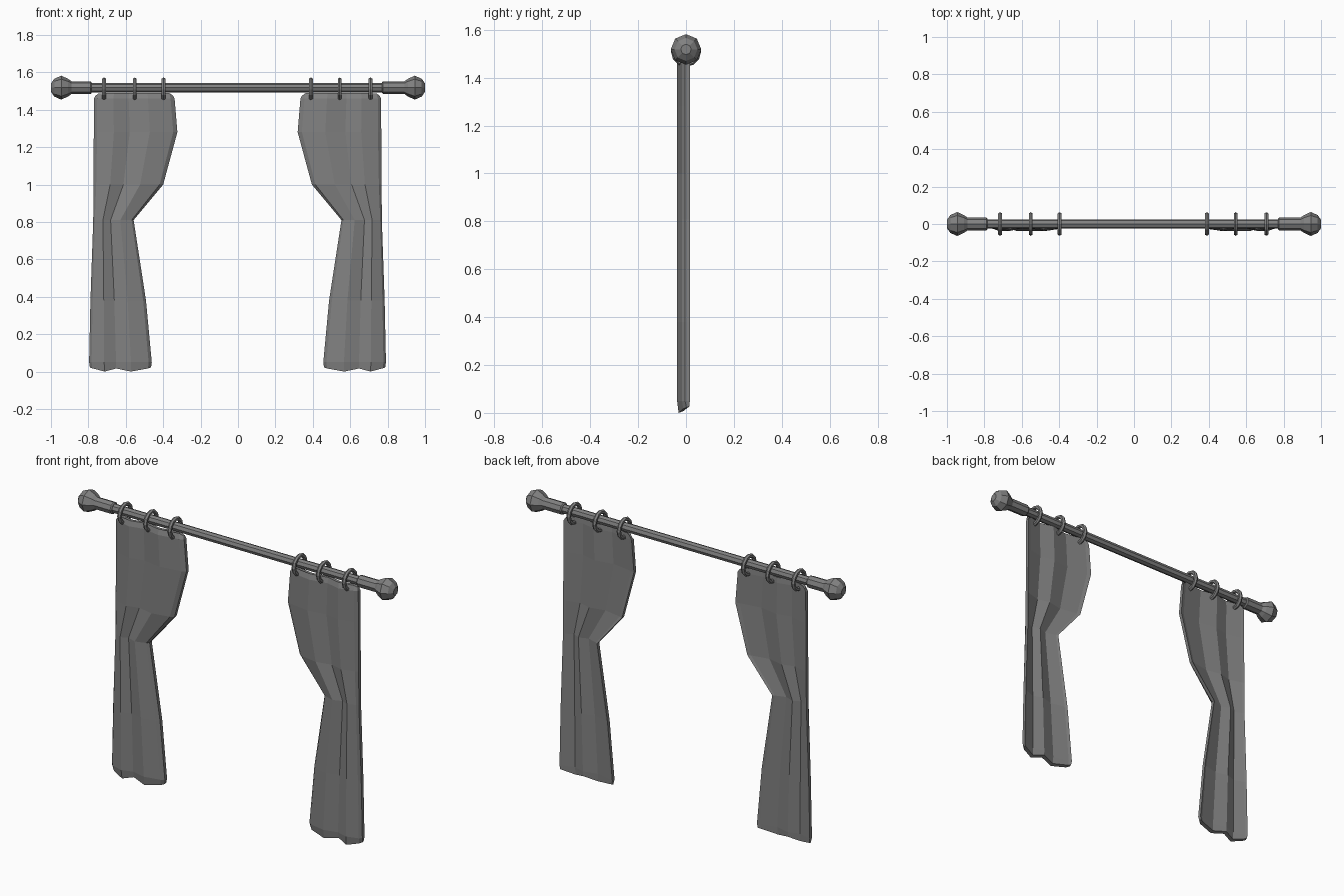
import bpy, bmesh, math
from mathutils import Vector

cube = bpy.data.objects.get("Cube")
if cube:
    bpy.data.objects.remove(cube, do_unlink=True)

# Single flat grey
grey = bpy.data.materials.new("grey")
grey.use_nodes = True
COLOUR = (0.22, 0.22, 0.22, 1)
grey.diffuse_color = COLOUR
grey.node_tree.nodes["Principled BSDF"].inputs["Base Color"].default_value = COLOUR

ROD_Z = 1.518


def loft(name, loops):
    """Skin a list of equal-length closed loops and cap both ends."""
    bm = bmesh.new()
    rings = [[bm.verts.new(p) for p in loop] for loop in loops]
    n = len(rings[0])
    for a, b in zip(rings, rings[1:]):
        for i in range(n):
            j = (i + 1) % n
            bm.faces.new((a[i], a[j], b[j], b[i]))
    bm.faces.new(rings[0])
    bm.faces.new(rings[-1])
    bmesh.ops.recalc_face_normals(bm, faces=bm.faces)
    mesh = bpy.data.meshes.new(name)
    bm.to_mesh(mesh)
    bm.free()
    mesh.materials.append(grey)
    obj = bpy.data.objects.new(name, mesh)
    bpy.context.collection.objects.link(obj)
    return obj


def turned(name, profile, sides=8):
    """Solid of revolution along x from (x, radius) pairs."""
    angles = [2 * math.pi * i / sides for i in range(sides)]
    return loft(name, [[(x, r * math.cos(a), ROD_Z + r * math.sin(a))
                        for a in angles] for x, r in profile])


# Curtain outline rows: height, outer edge, inner edge
ROWS = [(0.05, 0.791, 0.456), (0.38, 0.784, 0.487), (0.81, 0.769, 0.553),
        (1.0, 0.768, 0.395), (1.28, 0.766, 0.319), (1.46, 0.765, 0.334)]
# Pleats: fraction across the width, depth of the fold
PLEATS = [(0, 0), (0.04, 0.2), (0.24, 1), (0.43, 0.25), (0.67, 1), (0.95, 0.25), (1, 0)]


def pleated_loop(outer, inner, side, z_front, z_back, inset=0.0):
    """Front points across the cloth, then back points returning."""
    front, back = [], []
    for u, fold in PLEATS:
        x = side * (outer - inset + (inner - outer + 2 * inset) * u)
        edge = u in (0, 1)
        front.append((x, (-0.004 if edge else -0.012 - 0.025 * fold) + inset,
                      z_front(fold)))
        back.append((x, 0.016 - 0.026 * fold - inset * 0.3, z_back(fold)))
    return front + back[::-1]


def curtain(name, side):
    shift = -0.005 if side < 0 else 0.0
    z0, o0, i0 = ROWS[0]
    zt, ot, it = ROWS[-1]
    # Slanted hem that dips below each fold
    loops = [pleated_loop(o0 + 0.002, i0 - 0.002, side,
                          lambda f: 0.022 - 0.022 * f, lambda f: 0.027 - 0.02 * f, 0.006)]
    for z, o, i in ROWS:
        loops.append(pleated_loop(o, i, side, lambda f: z, lambda f: z))
    # Chamfered top edge
    loops.append(pleated_loop(ot, it, side, lambda f: 1.475 + 0.015 * min(1, f * 4),
                              lambda f: 1.475 + 0.015 * min(1, f * 4), 0.008))
    obj = loft(name, loops)
    obj.location.x = shift
    return obj


turned("curtain_rod", [(-0.8, 0.025), (0.8, 0.025)])

for label, side in (("left", 1), ("right", -1)):
    curtain(label + "_curtain", side)
    # Sleeve and faceted knob at the rod end
    start = 0.77 if side > 0 else 0.782
    turned(label + "_sleeve", [(side * x, r) for x, r in
                               ((start, 0.028), (start + 0.006, 0.034), (0.91, 0.034))])
    turned(label + "_finial", [(side * x, r) for x, r in
                               ((0.89, 0.034), (0.908, 0.047), (0.945, 0.064),
                                (0.982, 0.048), (1.0, 0.022))])
    # Hanging rings
    for k, x in enumerate((0.394, 0.548, 0.712)):
        bpy.ops.mesh.primitive_torus_add(
            major_segments=12, minor_segments=6, major_radius=0.051, minor_radius=0.012,
            location=(side * x - 0.004, 0, 1.509), rotation=(0, math.pi / 2, 0))
        ring = bpy.context.object
        ring.name = f"{label}_ring_{k + 1}"
        ring.data.materials.append(grey)
